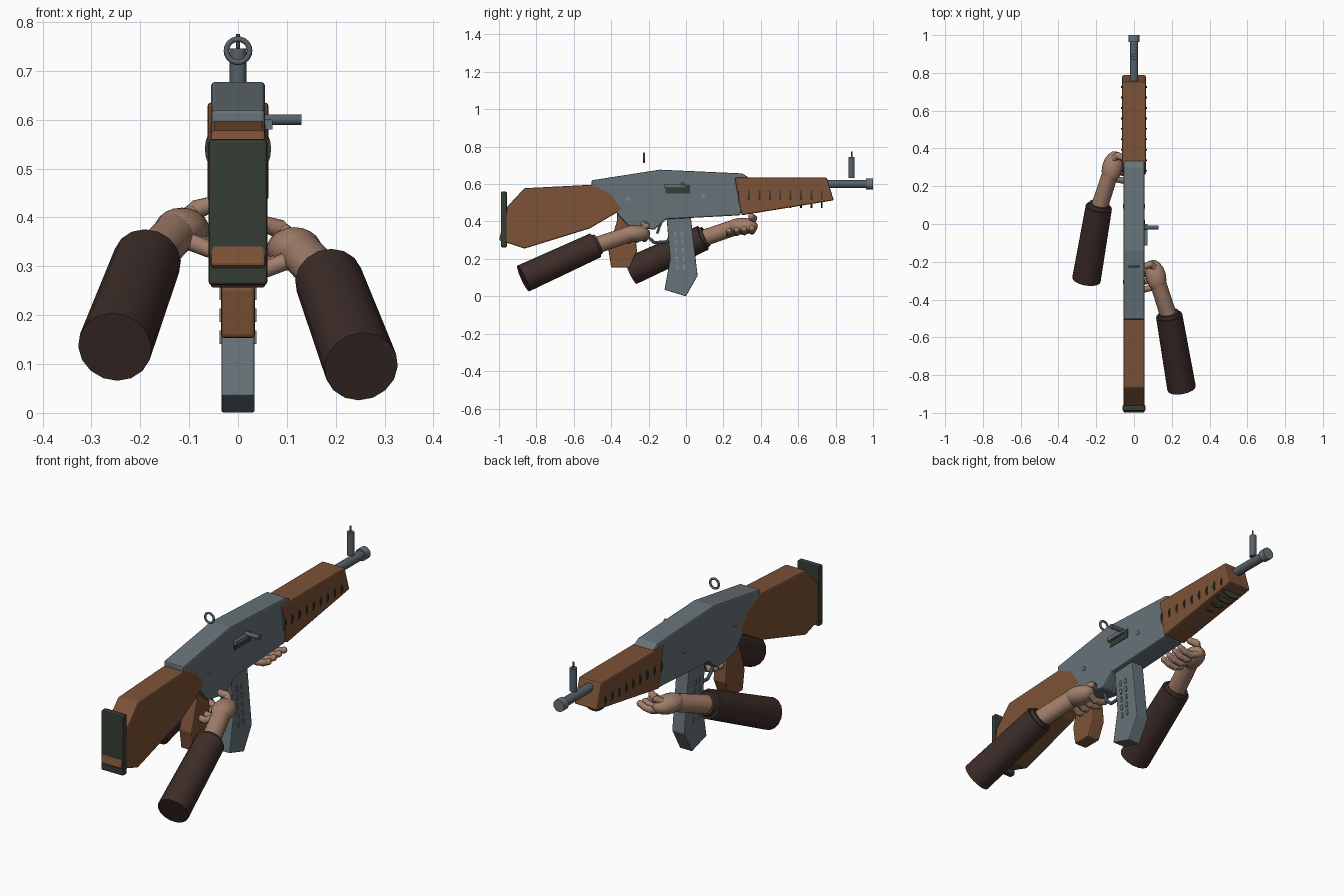
import bpy, bmesh, math
from mathutils import Vector, Matrix

if "Cube" in bpy.data.objects:
    bpy.data.objects.remove(bpy.data.objects["Cube"])


def material(name, rgb):
    m = bpy.data.materials.new(name)
    m.diffuse_color = (*rgb, 1)
    m.use_nodes = True
    m.node_tree.nodes["Principled BSDF"].inputs["Base Color"].default_value = m.diffuse_color
    return m


STEEL = material("blue grey steel", (0.135, 0.17, 0.19))
BARREL = material("dark steel", (0.095, 0.12, 0.14))
PALE = material("pale steel", (0.22, 0.235, 0.245))
WOOD = material("brown wood", (0.20, 0.084, 0.038))
RUBBER = material("dark green rubber", (0.036, 0.046, 0.036))
SLEEVE = material("dark brown cloth", (0.046, 0.026, 0.022))
SKIN = material("skin", (0.36, 0.21, 0.145))


def finish(name, bm, mat, smooth=False, bevel=0):
    bmesh.ops.recalc_face_normals(bm, faces=bm.faces)
    me = bpy.data.meshes.new(name)
    bm.to_mesh(me)
    bm.free()
    me.materials.append(mat)
    if smooth:
        me.shade_smooth()
        me.set_sharp_from_angle(angle=math.radians(40))
    ob = bpy.data.objects.new(name, me)
    bpy.context.collection.objects.link(ob)
    if bevel:
        b = ob.modifiers.new("rounded edges", 'BEVEL')
        b.width, b.segments = bevel, 2
    return ob


def slab(name, pts, half, mat, bevel=0.007):
    """Side profile of (y, z) points, extruded across x."""
    bm = bmesh.new()
    f = bm.faces.new([bm.verts.new((-half, y, z)) for y, z in pts])
    r = bmesh.ops.extrude_face_region(bm, geom=[f])
    bmesh.ops.translate(bm, vec=(2 * half, 0, 0),
                        verts=[v for v in r['geom'] if isinstance(v, bmesh.types.BMVert)])
    return finish(name, bm, mat, bevel=bevel)


def box(name, lo, hi, mat, bevel=0):
    lo, hi = Vector(lo), Vector(hi)
    bm = bmesh.new()
    bmesh.ops.create_cube(bm, size=1, matrix=Matrix.Translation((lo + hi) / 2)
                          @ Matrix.Diagonal((*(hi - lo), 1)))
    return finish(name, bm, mat, bevel=bevel)


def rod(name, a, b, r1, r2, mat, sides=16):
    a, b = Vector(a), Vector(b)
    bm = bmesh.new()
    q = (b - a).to_track_quat('Z', 'Y').to_matrix().to_4x4()
    bmesh.ops.create_cone(bm, cap_ends=True, segments=sides, radius1=r1, radius2=r2,
                          depth=(b - a).length, matrix=Matrix.Translation((a + b) / 2) @ q)
    return finish(name, bm, mat, True)


def ball(name, c, radii, mat, turn=0, u=16):
    bm = bmesh.new()
    bmesh.ops.create_uvsphere(bm, u_segments=u, v_segments=u * 2 // 3, radius=1,
                              matrix=Matrix.Translation(c) @ Matrix.Rotation(turn, 4, 'Z')
                              @ Matrix.Diagonal((*radii, 1)))
    return finish(name, bm, mat, True)


# Main body
slab("receiver", [(-.505, .62), (-.14, .677), (.30, .657), (.335, .636), (.29, .433),
                  (-.105, .412), (-.17, .355), (-.31, .378), (-.375, .45), (-.505, .46)],
     .055, STEEL)
slab("stock", [(-.49, .597), (-.864, .578), (-.955, .48), (-1.0, .30), (-.864, .255),
               (-.516, .362), (-.34, .465), (-.40, .55)], .056, WOOD)
box("butt_plate", (-.06, -.99, .262), (.06, -.958, .56), RUBBER, .006)
slab("handguard", [(.26, .635), (.753, .635), (.79, .513), (.297, .433)], .0625, WOOD)
slab("pistol_grip", [(-.37, .46), (-.37, .40), (-.415, .25), (-.40, .153), (-.30, .153),
                     (-.262, .24), (-.28, .42)], .035, WOOD)
slab("magazine", [(-.105, .43), (-.085, .2), (-.115, .035), (0, .0), (.062, .11),
                  (.025, .43)], .034, STEEL, .004)

# Handguard rings showing through as slots
for i in range(9):
    y = .282 + .0555 * i
    rod("handguard_vent", (0, y - .005, .54), (0, y + .005, .54), .068, .068, RUBBER, 24)

# Magazine slots and receiver pins on both sides
for s in (-1, 1):
    for col in (-.058, -.022):
        for row in range(5):
            y, z = col + .003 * row, .335 - .045 * row
            slab("magazine_slot", [(y - .008, z + .014), (y + .004, z + .014),
                                   (y + .008, z - .014), (y - .004, z - .014)],
                 .003, PALE, 0).location.x = s * .035
    for y, z in ((-.307, .52), (.094, .54)):
        rod("receiver_pin", (s * .05, y, z), (s * .059, y, z), .011, .011, PALE, 12)

# Barrel and sights
rod("barrel", (0, .7, .60), (0, .97, .60), .022, .022, BARREL)
rod("muzzle", (0, .963, .60), (0, 1.0, .60), .03, .03, STEEL)
rod("front_sight_post", (0, .885, .632), (0, .885, .746), .017, .017, BARREL)
rod("front_sight_pin", (0, .885, .74), (0, .885, .775), .004, .004, BARREL, 8)
bpy.ops.mesh.primitive_torus_add(location=(0, -.224, .741), rotation=(math.pi / 2, 0, 0),
                                 major_radius=.0238, minor_radius=.0056,
                                 major_segments=24, minor_segments=8)
ring = bpy.context.object
ring.name = "rear_sight_ring"
ring.data.materials.append(BARREL)
ring.data.shade_smooth()

# Bolt on the right side
box("ejection_port", (.05, -.11, .55), (.058, .022, .595), RUBBER)
box("bolt", (.05, -.115, .58), (.071, .0, .60), STEEL)
rod("bolt_handle", (.05, -.018, .60), (.13, -.018, .60), .011, .011, BARREL)

# Trigger and its guard
rod("trigger", (0, -.125, .42), (0, -.155, .335), .008, .007, PALE, 8)
guard = [(-.225, .38), (-.205, .32), (-.17, .287), (-.10, .292), (-.08, .33)]
for (y1, z1), (y2, z2) in zip(guard, guard[1:]):
    rod("trigger_guard", (0, y1, z1), (0, y2, z2), .008, .008, STEEL, 8)
    ball("trigger_guard_joint", (0, y2, z2), (.008,) * 3, STEEL, u=8)


# Arms: the left is the right mirrored and moved forward
def arm(side, s, dy, dz):
    def p(x, y, z):
        return Vector((s * x, y + dy, z + dz))

    start, end = p(.252, -.87, .095), p(.186, -.485, .272)
    d = (end - start).normalized()
    rod(side + "_sleeve", start, end, .076, .070, SLEEVE)
    rod(side + "_cuff", end, end + d * .018, .06, .055, SLEEVE)
    rod(side + "_wrist", end - d * .02, p(.128, -.315, .328), .045, .043, SKIN)
    ball(side + "_palm", p(.115, -.275, .335), (.054, .087, .045), SKIN, s * .25)
    # Fingers curl under the gun towards the other side
    for i in range(4):
        y = -.345 + .041 * i
        z = .303 + .004 * i
        joints = [p(.105, y + .01, z + .01), p(.06, y, z - .008), p(.022, y, z - .004),
                  p(-.006, y, z + .008)]
        for k in range(3):
            rod(side + "_finger", joints[k], joints[k + 1], .018 - .001 * k,
                .017 - .001 * k, SKIN, 10)
            ball(side + "_knuckle", joints[k + 1], (.0175 - .001 * k,) * 3, SKIN, u=10)
    # Thumb
    thumb = [p(.11, -.235, .355), p(.088, -.212, .375), p(.058, -.225, .385)]
    for a, b in zip(thumb, thumb[1:]):
        rod(side + "_thumb", a, b, .02, .017, SKIN, 10)
        ball(side + "_thumb_joint", b, (.0175,) * 3, SKIN, u=10)


arm("right", 1, 0, 0)
arm("left", -1, .575, .04)
